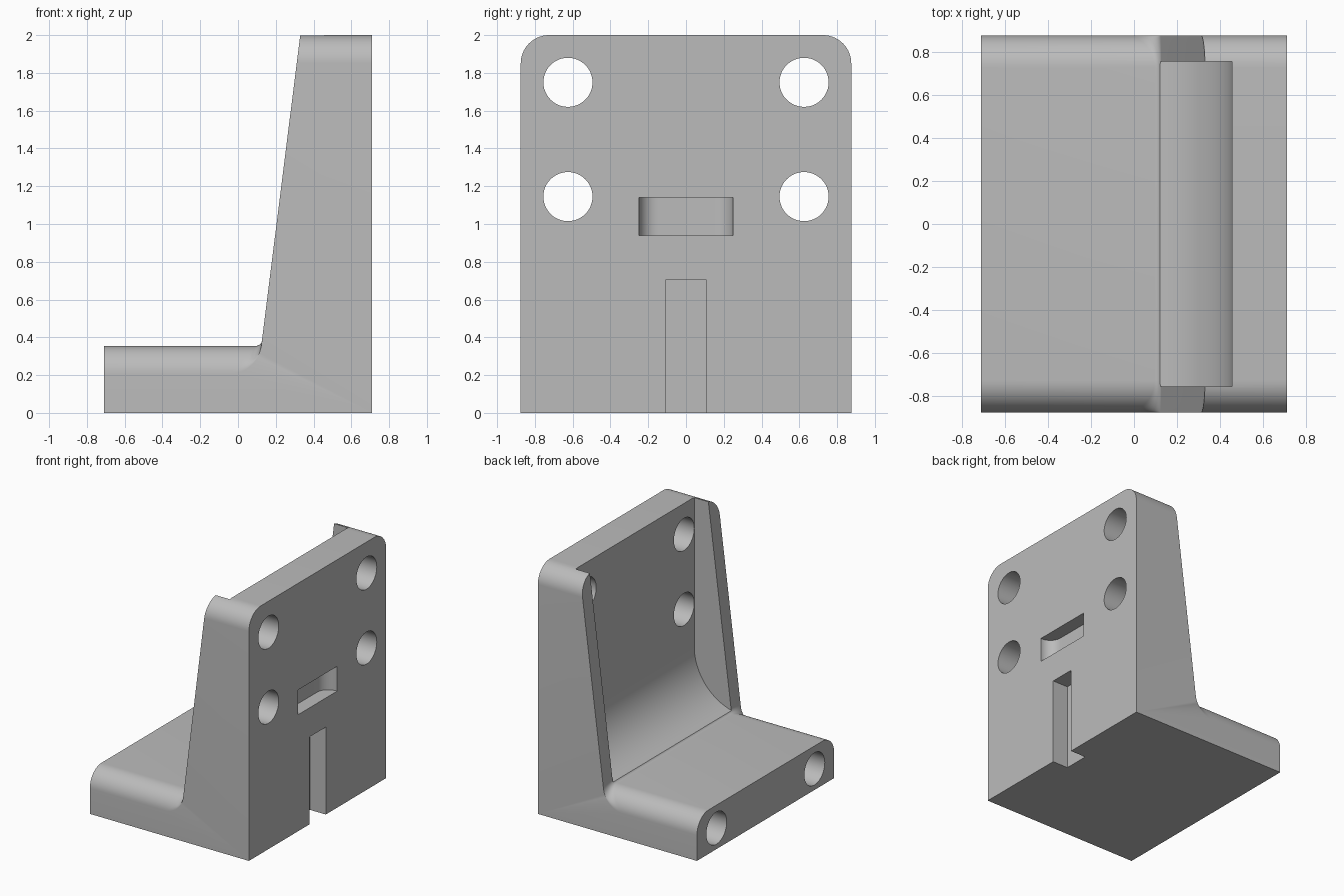
import bpy, bmesh, math

cube = bpy.data.objects.get("Cube")
if cube:
    bpy.data.objects.remove(cube, do_unlink=True)

HALF_X, HALF_Y, HEIGHT = 0.71, 0.875, 2.0
BASE_Z, ROUND, LEAN = 0.355, 0.15, 0.1255

grey = bpy.data.materials.new("light_grey")
grey.use_nodes = True
grey.diffuse_color = (0.5, 0.5, 0.5, 1)
grey.node_tree.nodes["Principled BSDF"].inputs["Base Color"].default_value = (0.5, 0.5, 0.5, 1)


def loft(name, sections):
    """Closed solid through rings that all have the same number of points."""
    bm = bmesh.new()
    rings = [[bm.verts.new(p) for p in ring] for ring in sections]
    n = len(rings[0])
    for a, b in zip(rings, rings[1:]):
        for i in range(n):
            j = (i + 1) % n
            bm.faces.new((a[i], a[j], b[j], b[i]))
    bm.faces.new(rings[0])
    bm.faces.new(rings[-1])
    bmesh.ops.recalc_face_normals(bm, faces=bm.faces)
    mesh = bpy.data.meshes.new(name)
    bm.to_mesh(mesh)
    bm.free()
    obj = bpy.data.objects.new(name, mesh)
    bpy.context.collection.objects.link(obj)
    mesh.materials.append(grey)
    return obj


def arc(cx, cy, r, start, end, steps):
    angles = [start + (end - start) * i / steps for i in range(steps + 1)]
    return [(cx + r * math.cos(a), cy + r * math.sin(a)) for a in angles]


def slope_x(z):
    return 0.135 + LEAN * (z - 0.45)


def side_profile(y, drop):
    """L-shaped outline with a leaning web, lowered by the edge rounding."""
    zb, zt, r = BASE_Z - drop, HEIGHT - drop, 0.03 + 0.95 * drop
    lean = math.atan2(1, LEAN)
    cx = slope_x(zb + r) - r / math.sin(lean)
    pts = [(-HALF_X, 0), (HALF_X, 0), (HALF_X, zt), (slope_x(zt), zt)]
    pts += arc(cx, zb + r, r, lean - math.pi / 2, -math.pi / 2, 12)
    pts.append((-HALF_X, zb))
    return [(x, y, z) for x, z in pts]


# Bracket body, rounded along its upper long edges
steps = 14
edge = []
for i in range(steps + 1):
    a = math.pi / 2 * i / steps
    edge.append((HALF_Y - ROUND + ROUND * math.sin(a), ROUND * (1 - math.cos(a))))
rows = [(-y, d) for y, d in reversed(edge)] + edge
body = loft("angle_bracket", [side_profile(y, d) for y, d in rows])

cutters = []

# Space between the two side webs, with a large fillet at the wall foot
outline = arc(0.015, 0.795, 0.44, -math.pi / 2 + 0.148, 0, 24)
outline += [(0.455, 2.2), (0.08, 2.2)]
cutters.append(loft("web_gap_cutter", [[(x, y, z) for x, z in outline] for y in (-0.755, 0.755)]))


# Round holes along x: four through the wall, two blind in the base end
def hole(name, x0, x1, y, z):
    ring = arc(y, z, 0.13, 0, math.tau * 47 / 48, 47)
    cutters.append(loft(name, [[(x, a, b) for a, b in ring] for x in (x0, x1)]))


for side in (-1, 1):
    for z in (1.145, 1.75):
        hole("wall_hole_cutter", 0.1, 0.9, side * 0.625, z)
    hole("base_hole_cutter", -0.9, -0.2, side * 0.625, 0.17)

# Shallow key pocket with rounded ends in the wall
plan = [(0.9, 0.25)] + [(0.7 - dx, 0.15 + dy) for dy, dx in arc(0, 0, 0.1, 0, math.pi / 2, 12)]
plan += [(x, -y) for x, y in reversed(plan)]
cutters.append(loft("pocket_cutter", [[(x, y, z) for x, y in plan] for z in (0.94, 1.14)]))

# Upright keyway at the foot of the wall
keyway = [(0.57, -0.105), (0.9, -0.105), (0.9, 0.105), (0.57, 0.105)]
cutters.append(loft("keyway_cutter", [[(x, y, z) for x, y in keyway] for z in (-0.1, 0.705)]))

# Cut everything out of the body
bpy.ops.object.select_all(action="DESELECT")
body.select_set(True)
bpy.context.view_layer.objects.active = body
for cutter in cutters:
    cutter.hide_render = True
    mod = body.modifiers.new("cut", "BOOLEAN")
    mod.operation = "DIFFERENCE"
    mod.solver = "EXACT"
    mod.object = cutter
    bpy.ops.object.modifier_apply(modifier=mod.name)
    bpy.data.objects.remove(cutter, do_unlink=True)

bpy.ops.object.shade_smooth_by_angle(angle=math.radians(30))
